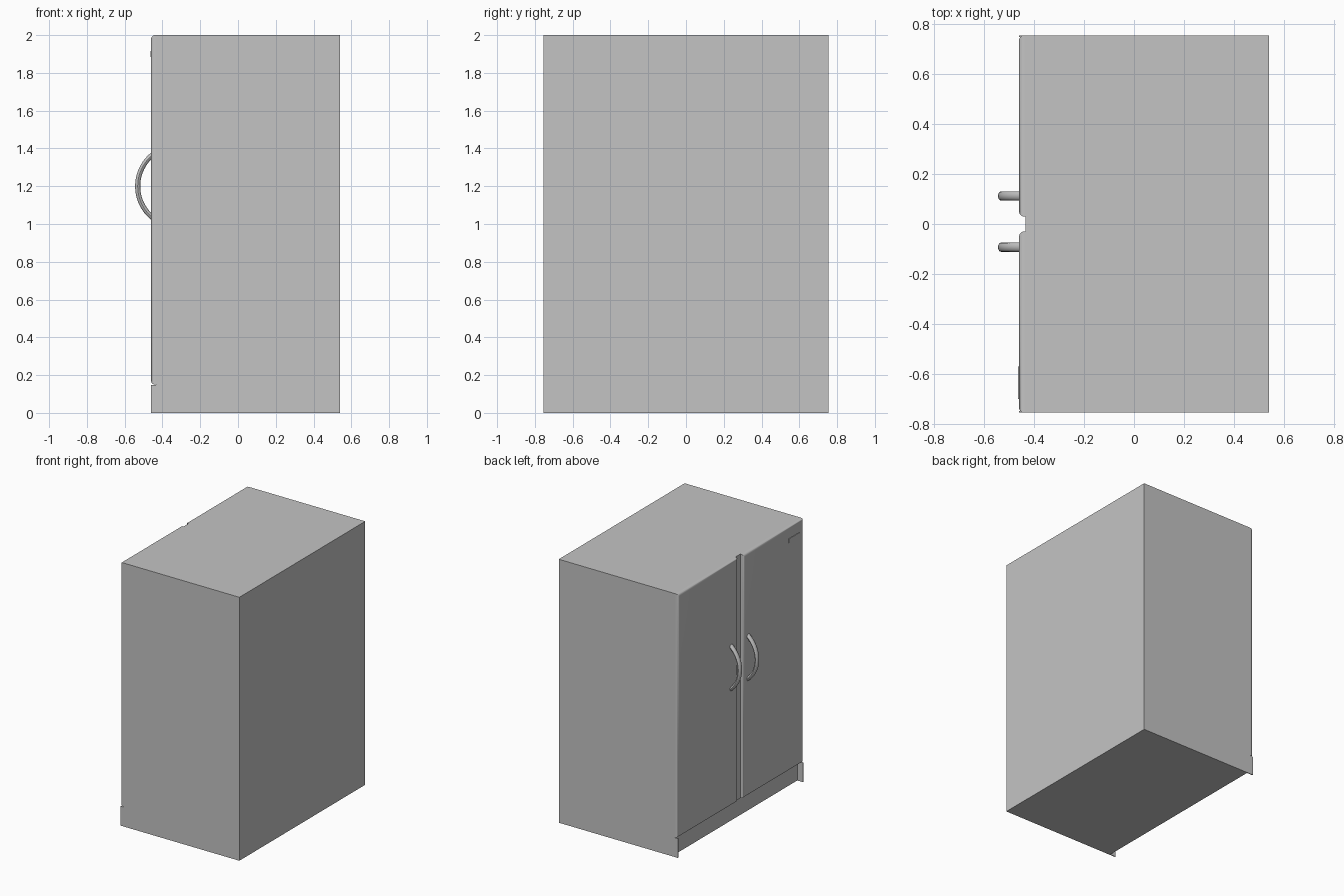
import bpy, bmesh, math

cube = bpy.data.objects.get("Cube")
if cube:
    bpy.data.objects.remove(cube, do_unlink=True)

grey = bpy.data.materials.new("plain_grey")
grey.use_nodes = True
COLOUR = (0.55, 0.55, 0.55, 1)
grey.diffuse_color = COLOUR
grey.node_tree.nodes["Principled BSDF"].inputs["Base Color"].default_value = COLOUR

HALF = 0.755       # half the cabinet width, along y
FRONT = -0.46      # door face
CARCASS = -0.435   # carcass face behind the doors
KICK = -0.41       # recessed plinth face


def add_object(name, bm):
    bmesh.ops.recalc_face_normals(bm, faces=bm.faces)
    mesh = bpy.data.meshes.new(name)
    bm.to_mesh(mesh)
    bm.free()
    mesh.materials.append(grey)
    obj = bpy.data.objects.new(name, mesh)
    bpy.context.collection.objects.link(obj)
    return obj


def smooth(obj):
    bpy.ops.object.select_all(action='DESELECT')
    obj.select_set(True)
    bpy.context.view_layer.objects.active = obj
    bpy.ops.object.shade_smooth_by_angle(angle=math.radians(40))


def box(name, x, y, z, round_front=0.0):
    bm = bmesh.new()
    bmesh.ops.create_cube(bm, size=1)
    for v in bm.verts:
        v.co = [(a + b) / 2 + c * (b - a) for c, (a, b) in zip(v.co, (x, y, z))]
    if round_front:
        edges = [e for e in bm.edges if all(abs(v.co.x - x[0]) < 1e-5 for v in e.verts)]
        bmesh.ops.bevel(bm, geom=edges, offset=round_front, segments=5,
                        profile=0.5, affect='EDGES')
    obj = add_object(name, bm)
    if round_front:
        smooth(obj)
    return obj


# Carcass with a recessed plinth, extruded from its side profile
bm = bmesh.new()
profile = [(0.54, 0), (0.54, 2), (CARCASS, 2), (CARCASS, 0.147), (KICK, 0.147), (KICK, 0)]
side = bm.faces.new([bm.verts.new((x, -HALF, z)) for x, z in profile])
result = bmesh.ops.extrude_face_region(bm, geom=[side])
for v in result["geom"]:
    if isinstance(v, bmesh.types.BMVert):
        v.co.y = HALF
add_object("carcass", bm)


def handle(name, y):
    # Bowed bar: a circular arc with an oval section
    radius, apex = 0.216, -0.531
    reach = math.asin(0.168 / radius)
    curve = bpy.data.curves.new(name, 'CURVE')
    curve.dimensions = '3D'
    curve.bevel_depth = 0.0135
    curve.bevel_resolution = 4
    curve.use_fill_caps = True
    spline = curve.splines.new('POLY')
    count = 25
    spline.points.add(count - 1)
    for i, p in enumerate(spline.points):
        a = -reach + 2 * reach * i / (count - 1)
        p.co = (apex + radius * (1 - math.cos(a)), 0, 1.2 + radius * math.sin(a), 1)
    temp = bpy.data.objects.new(name + "_path", curve)
    bpy.context.collection.objects.link(temp)
    bpy.context.view_layer.update()
    mesh = bpy.data.meshes.new_from_object(
        temp.evaluated_get(bpy.context.evaluated_depsgraph_get()))
    bpy.data.objects.remove(temp, do_unlink=True)
    bm = bmesh.new()
    bm.from_mesh(mesh)
    bpy.data.meshes.remove(mesh)
    for v in bm.verts:
        v.co.y = v.co.y * 1.4 + y
    smooth(add_object(name, bm))


# Doors, handles and plinth end plates on both sides
for label, s, handle_y in (("left", 1, 0.112), ("right", -1, -0.093)):
    box(label + "_door", (FRONT, CARCASS), sorted((s * 0.03, s * HALF)), (0.15, 2), 0.02)
    box(label + "_plinth_end", (FRONT, KICK), sorted((s * (HALF - 0.006), s * HALF)), (0, 0.147))
    handle(label + "_handle", handle_y)

# Small blank badge in the upper corner of one door
box("badge_plate", (FRONT - 0.004, FRONT), (-0.70, -0.57), (1.885, 1.915))
